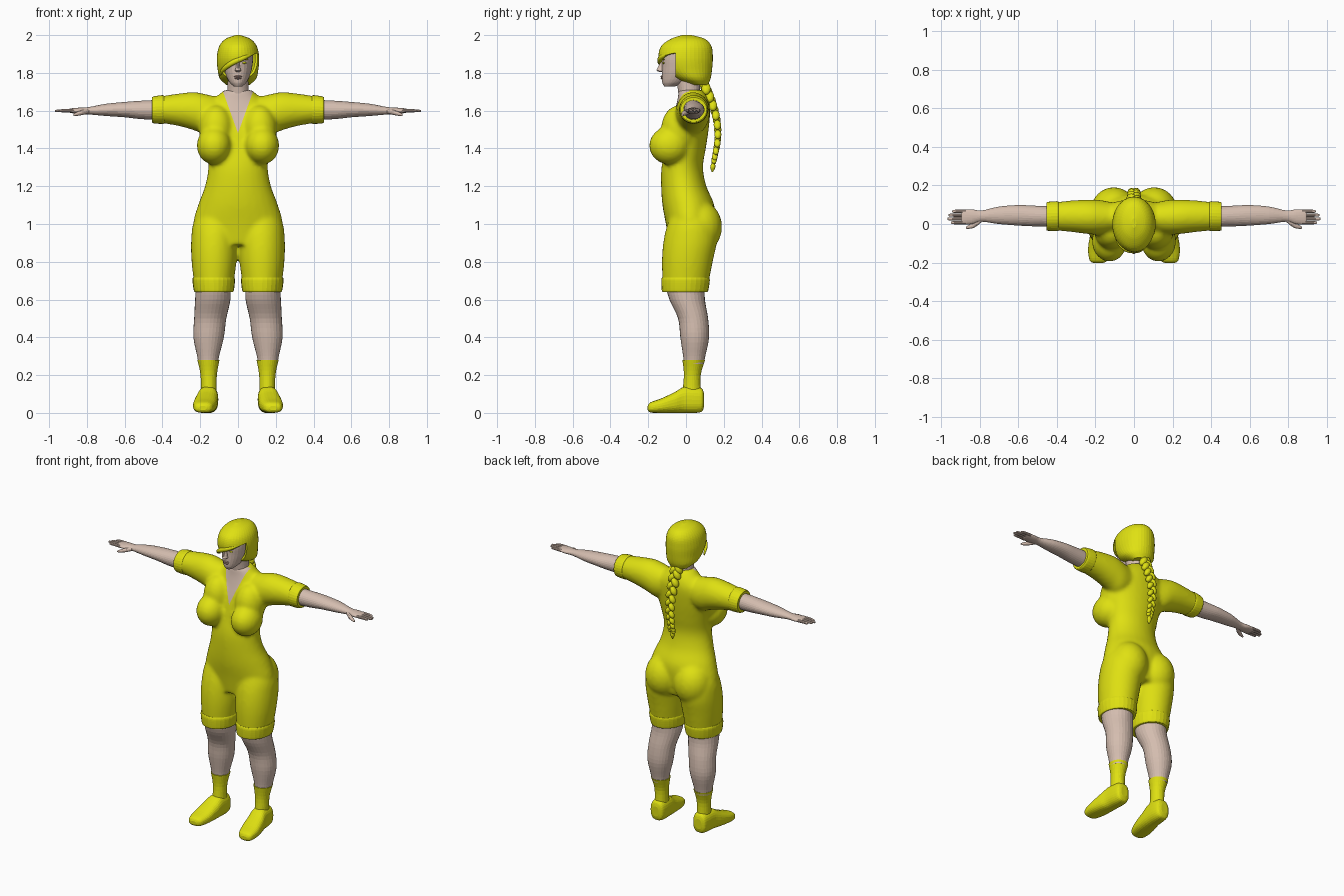
import bpy, bmesh, math
from mathutils import Vector, Matrix

cube = bpy.data.objects.get("Cube")
if cube:
    bpy.data.objects.remove(cube, do_unlink=True)


def material(name, *rgb):
    m = bpy.data.materials.new(name)
    m.use_nodes = True
    m.diffuse_color = (*rgb, 1)
    bsdf = next(n for n in m.node_tree.nodes if n.type == 'BSDF_PRINCIPLED')
    bsdf.inputs["Base Color"].default_value = (*rgb, 1)
    return m


YELLOW = material("yellow", 0.74, 0.75, 0.006)
SKIN = material("skin", 0.66, 0.51, 0.43)
LIPS = material("lips", 0.5, 0.32, 0.27)
made = []


def finish(name, bm, mat):
    bmesh.ops.recalc_face_normals(bm, faces=bm.faces)
    mesh = bpy.data.meshes.new(name)
    bm.to_mesh(mesh)
    bm.free()
    mesh.materials.append(mat)
    ob = bpy.data.objects.new(name, mesh)
    bpy.context.collection.objects.link(ob)
    made.append(ob)
    return ob


def spline(rows, steps):
    """Smooth interpolation through rows of numbers."""
    pts = [Vector(r) for r in rows]
    pts = [pts[0]] + pts + [pts[-1]]
    out = []
    for a, b, c, d in zip(pts, pts[1:], pts[2:], pts[3:]):
        for k in range(steps):
            u = k / steps
            m, n = (c - a) / 2, (d - b) / 2
            out.append(b + u * m + u * u * (3 * (c - b) - 2 * m - n)
                       + u ** 3 * (m + n - 2 * (c - b)))
    return out + [pts[-1]]


def loft(name, axis, rows, mat, steps=4, sides=28, power=1.0):
    """Rows hold position on the axis, then low/high bounds of the two other axes."""
    bm = bmesh.new()
    rings = []
    for t, a0, a1, b0, b1 in spline(rows, steps):
        ring = []
        for k in range(sides):
            w = math.tau * k / sides
            c, s = math.cos(w), math.sin(w)
            a = (a0 + a1 + (a1 - a0) * math.copysign(abs(c) ** power, c)) / 2
            b = (b0 + b1 + (b1 - b0) * math.copysign(abs(s) ** power, s)) / 2
            co = {'X': (t, a, b), 'Y': (a, t, b), 'Z': (a, b, t)}[axis]
            ring.append(bm.verts.new(co))
        rings.append(ring)
    for p, q in zip(rings, rings[1:]):
        for k in range(sides):
            j = (k + 1) % sides
            bm.faces.new((p[k], p[j], q[j], q[k]))
    bm.faces.new(rings[0])
    bm.faces.new(rings[-1])
    return finish(name, bm, mat)


def centred(name, rows, mat, **kw):
    return loft(name, 'Z', [(z, -w, w, y0, y1) for z, w, y0, y1 in rows], mat, **kw)


def ball(name, centre, radii, mat, tilt=0.0):
    bm = bmesh.new()
    bmesh.ops.create_uvsphere(bm, u_segments=20, v_segments=12, radius=1)
    bm.transform(Matrix.Translation(centre) @ Matrix.Rotation(tilt, 4, 'Y')
                 @ Matrix.Diagonal((*radii, 1)))
    return finish(name, bm, mat)


def pair(ob):
    """Keep the left part and add its mirrored right part."""
    base = ob.name
    ob.name = "left_" + base
    bm = bmesh.new()
    bm.from_mesh(ob.data)
    bm.transform(Matrix.Diagonal((-1, 1, 1, 1)))
    return [ob, finish("right_" + base, bm, ob.data.materials[0])]


# Suit: overlapping volumes fused into one smooth garment
parts = [centred("suit", [
    (.89, .19, -.09, .13), (1.0, .235, -.107, .15), (1.1, .212, -.125, .15),
    (1.2, .175, -.132, .108), (1.3, .158, -.13, .09), (1.4, .168, -.11, .105),
    (1.5, .188, -.09, .12), (1.6, .19, -.06, .128), (1.66, .13, -.045, .118),
    (1.71, .072, -.04, .09)], YELLOW)]
parts += pair(loft("thigh", 'Z', [
    (.65, .028, .228, -.122, .112), (.8, .008, .246, -.128, .142),
    (.92, .0, .248, -.118, .165), (1.02, .0, .232, -.092, .15),
    (1.1, .03, .17, -.06, .1)], YELLOW))
parts += pair(loft("sleeve", 'X', [
    (.06, -.03, .1, 1.5, 1.66), (.16, -.055, .122, 1.47, 1.685),
    (.23, -.053, .127, 1.495, 1.698), (.32, -.042, .122, 1.52, 1.69),
    (.445, -.03, .11, 1.54, 1.67)], YELLOW))
parts += pair(ball("buttock", (.105, .07, .985), (.12, .122, .14), YELLOW))
parts += pair(ball("bust", (.127, -.088, 1.415), (.092, .108, .1), YELLOW))
parts += pair(ball("upper_bust", (.115, -.035, 1.5), (.092, .098, .13), YELLOW))
suit = parts[0]
with bpy.context.temp_override(active_object=suit, object=suit,
                               selected_objects=parts, selected_editable_objects=parts):
    bpy.ops.object.join()
made = [suit]
remesh = suit.modifiers.new("fuse", 'REMESH')
remesh.mode = 'VOXEL'
remesh.voxel_size = 0.011
soften = suit.modifiers.new("soften", 'SMOOTH')
soften.factor, soften.iterations = 0.5, 9
graph = bpy.context.evaluated_depsgraph_get()
fused = bpy.data.meshes.new_from_object(suit.evaluated_get(graph))
suit.modifiers.clear()
suit.data = fused
fused.materials.clear()
fused.materials.append(YELLOW)
fused.materials.append(SKIN)

# Open V neckline, cut along two planes
APEX, SLOPE = 1.48, 0.36
bm = bmesh.new()
bm.from_mesh(fused)
for side in (-1, 1):
    faces = [f for f in bm.faces if f.calc_center_median().z > 1.42
             and f.calc_center_median().y < .04]
    edges = {e for f in faces for e in f.edges}
    verts = {v for f in faces for v in f.verts}
    bmesh.ops.bisect_plane(bm, geom=faces + list(edges) + list(verts),
                           plane_co=(0, 0, APEX), plane_no=(side, 0, -SLOPE))
for f in bm.faces:
    c = f.calc_center_median()
    f.material_index = int(c.y < .02 and abs(c.x) < SLOPE * (c.z - APEX))
bm.to_mesh(fused)
bm.free()

# Turned-up cuffs
pair(loft("leg_cuff", 'Z', [
    (.64, .03, .227, -.122, .112), (.648, .022, .234, -.128, .118),
    (.7, .016, .241, -.131, .126), (.718, .02, .238, -.126, .122)], YELLOW))
pair(loft("sleeve_cuff", 'X', [
    (.39, -.033, .113, 1.533, 1.677), (.4, -.037, .118, 1.53, 1.682),
    (.445, -.035, .115, 1.533, 1.676), (.455, -.03, .11, 1.54, 1.67)], YELLOW))

# Arms and hands
pair(loft("arm", 'X', [
    (.4, -.015, .09, 1.55, 1.658), (.52, -.012, .095, 1.556, 1.652),
    (.6, -.008, .098, 1.565, 1.646), (.7, .0, .09, 1.572, 1.636),
    (.79, .012, .07, 1.58, 1.619), (.84, .0, .076, 1.582, 1.616),
    (.885, -.002, .075, 1.588, 1.612), (.895, .005, .068, 1.593, 1.608)], SKIN))
for i, (finger, tip) in enumerate((("index", .95), ("middle", .968),
                                   ("ring", .962), ("little", .943))):
    y = .007 + .0195 * i
    pair(loft(finger + "_finger", 'X', [
        (.87, y - .01, y + .01, 1.59, 1.61), (.92, y - .009, y + .009, 1.591, 1.609),
        (tip - .006, y - .007, y + .007, 1.592, 1.605),
        (tip, y - .003, y + .003, 1.596, 1.601)], SKIN, sides=10))
pair(loft("thumb", 'X', [
    (.79, .01, .04, 1.585, 1.61), (.825, -.017, .014, 1.577, 1.603),
    (.855, -.025, -.005, 1.572, 1.592), (.872, -.024, -.014, 1.572, 1.582)],
    SKIN, sides=12))

# Legs, socks and shoes
pair(loft("lower_leg", 'Z', [
    (.26, .105, .21, -.012, .095), (.3, .1, .216, -.015, .102),
    (.4, .075, .236, -.03, .122), (.5, .062, .232, -.042, .117),
    (.6, .04, .227, -.088, .1), (.68, .04, .222, -.11, .1)], SKIN))
pair(loft("sock", 'Z', [
    (.1, .113, .197, -.02, .08), (.2, .112, .198, -.011, .078),
    (.28, .098, .215, -.019, .101)], YELLOW))
pair(loft("shoe", 'Y', [
    (-.203, .165, .208, .015, .036), (-.188, .138, .23, .002, .056),
    (-.13, .117, .238, 0, .077), (-.06, .108, .228, 0, .11),
    (-.01, .105, .215, 0, .138), (.05, .105, .208, 0, .138),
    (.085, .113, .2, .008, .128), (.096, .135, .18, .035, .1)], YELLOW, power=.78))

# Head, neck and face
centred("head", [
    (1.728, .022, -.115, -.06), (1.75, .045, -.126, .0), (1.79, .065, -.128, .06),
    (1.83, .075, -.128, .09), (1.88, .08, -.128, .1), (1.93, .075, -.115, .1),
    (1.97, .04, -.07, .06)], SKIN)
centred("neck", [(1.6, .07, -.03, .08), (1.69, .058, -.04, .075),
                 (1.79, .054, -.055, .075)], SKIN)
centred("nose", [(1.805, .008, -.14, -.11), (1.812, .016, -.156, -.11),
                 (1.83, .011, -.149, -.11), (1.865, .007, -.13, -.11)], SKIN, sides=14)
ball("upper_lip", (0, -.127, 1.781), (.021, .008, .005), LIPS)
ball("lower_lip", (0, -.126, 1.772), (.018, .008, .006), LIPS)
pair(ball("eye", (.031, -.119, 1.853), (.014, .005, .005), YELLOW))
pair(ball("eyebrow", (.034, -.119, 1.871), (.021, .006, .004), YELLOW, -.08))

# Hair cap with a slanted fringe opening over the face
hair = centred("hair", [
    (1.735, .06, .03, .115), (1.77, .096, -.06, .13), (1.82, .108, -.122, .138),
    (1.88, .112, -.145, .142), (1.94, .1, -.132, .135), (1.98, .066, -.08, .1),
    (2.0, .012, -.02, .03)], YELLOW, steps=6, sides=40)
FRINGE, SLANT, TEMPLE = 1.86, .45, -.055
bm = bmesh.new()
bm.from_mesh(hair.data)
for co, no in (((0, 0, FRINGE), (-SLANT, 0, 1)), ((0, TEMPLE, 0), (0, 1, 0))):
    bmesh.ops.bisect_plane(bm, geom=bm.verts[:] + bm.edges[:] + bm.faces[:],
                           plane_co=co, plane_no=no)
face_gap = []
for f in bm.faces:
    c = f.calc_center_median()
    if c.y < TEMPLE and c.z < FRINGE + SLANT * c.x:
        face_gap.append(f)
bmesh.ops.delete(bm, geom=face_gap, context='FACES')
bm.to_mesh(hair.data)
bm.free()
shell = hair.modifiers.new("thickness", 'SOLIDIFY')
shell.thickness = .014
shell.offset = -1

# Swept lock along the fringe
lock = bpy.data.curves.new("fringe_lock", 'CURVE')
lock.dimensions = '3D'
lock.bevel_depth = .013
lock.use_fill_caps = True
lock.materials.append(YELLOW)
strand = lock.splines.new('POLY')
path = spline([(.078, -.095, 1.9, .4), (.03, -.133, 1.88, 1), (-.03, -.134, 1.853, 1.1),
               (-.075, -.1, 1.82, .9), (-.098, -.05, 1.785, .3)], 5)
strand.points.add(len(path) - 1)
for p, (x, y, z, r) in zip(strand.points, path):
    p.co, p.radius = (x, y, z, 1), r
strand.use_smooth = True
bpy.context.collection.objects.link(bpy.data.objects.new("fringe_lock", lock))

# Plait hanging down the back: alternating tilted lobes and a loose tip
plait = spline([(.1, 1.73), (.135, 1.65), (.163, 1.55), (.168, 1.45),
                (.155, 1.37), (.147, 1.33)], 4)
for i, (y, z) in enumerate(plait):
    side = 1 if i % 2 else -1
    size = 1.05 - .025 * i
    ball("plait_lobe", (side * .015 * size, y, z),
         (.021 * size, .024 * size, .034 * size), YELLOW, -side * .55)
centred("plait_tip", [(1.275, .003, .137, .143), (1.3, .014, .128, .155),
                      (1.325, .009, .136, .154), (1.345, .01, .138, .16)],
        YELLOW, sides=12)

# Smooth shading with crisp rims
for ob in bpy.context.view_layer.objects:
    ob.select_set(ob in made)
bpy.context.view_layer.objects.active = suit
bpy.ops.object.shade_smooth_by_angle(angle=math.radians(50))
